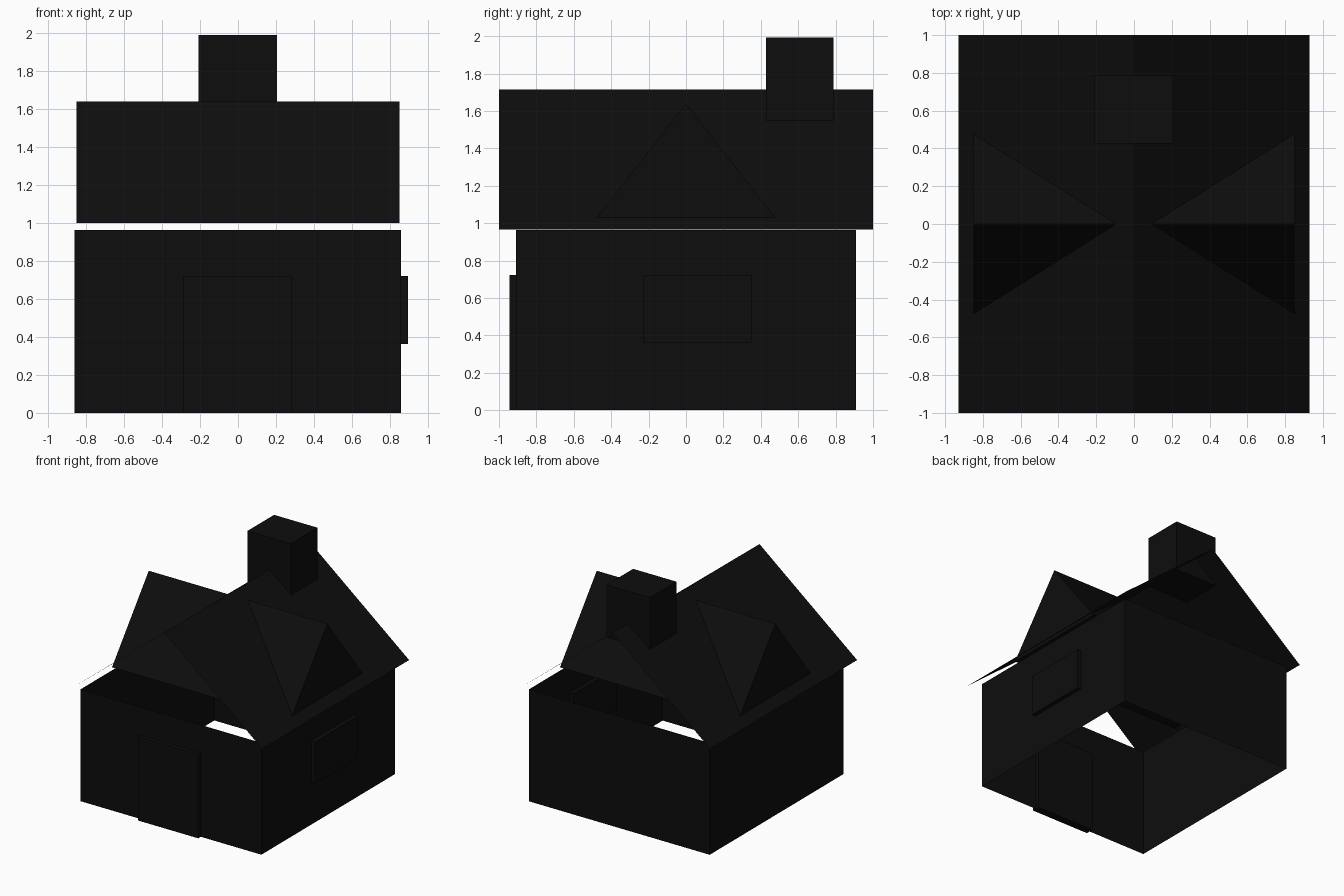
import bpy
import bmesh

cube = bpy.data.objects.get("Cube")
if cube:
    bpy.data.objects.remove(cube, do_unlink=True)

# Single flat colour
charcoal = bpy.data.materials.new("charcoal_black")
charcoal.use_nodes = True
colour = (0.004, 0.004, 0.004, 1)
charcoal.diffuse_color = colour
charcoal.node_tree.nodes["Principled BSDF"].inputs["Base Color"].default_value = colour


def finish(name, bm):
    mesh = bpy.data.meshes.new(name)
    bm.to_mesh(mesh)
    bm.free()
    mesh.materials.append(charcoal)
    obj = bpy.data.objects.new(name, mesh)
    bpy.context.collection.objects.link(obj)
    return obj


def box(name, low, high, open_ends=False):
    bm = bmesh.new()
    bmesh.ops.create_cube(bm, size=1)
    for v in bm.verts:
        v.co = [h if c > 0 else l for c, l, h in zip(v.co, low, high)]
    if open_ends:
        bm.normal_update()
        ends = [f for f in bm.faces if abs(f.normal.z) > 0.5]
        bmesh.ops.delete(bm, geom=ends, context='FACES_ONLY')
    return finish(name, bm)


def extrude_profile(name, points, offset, closed=False):
    """Sweep a profile along an offset; a closed profile gets end caps."""
    bm = bmesh.new()
    near = [bm.verts.new(p) for p in points]
    far = [bm.verts.new([a + b for a, b in zip(p, offset)]) for p in points]
    count = len(points)
    for i in range(count if closed else count - 1):
        j = (i + 1) % count
        bm.faces.new((near[i], near[j], far[j], far[i]))
    if closed:
        bm.faces.new(near)
        bm.faces.new(far[::-1])
    bmesh.ops.recalc_face_normals(bm, faces=bm.faces)
    return finish(name, bm)


# Wall shell, open at top and bottom
box("walls", (-0.863, -0.91, 0), (0.86, 0.91, 0.963), open_ends=True)

# Door and side window, set through the walls
box("door", (-0.29, -0.945, 0), (0.283, -0.875, 0.722))
box("window", (0.825, -0.23, 0.362), (0.895, 0.35, 0.722))

# Main roof: two thin sheets meeting at a front-to-back ridge
roof = extrude_profile("main_roof",
                       [(-0.93, -1, 0.965), (0, -1, 1.715), (0.93, -1, 0.965)],
                       (0, 2, 0))
# Keep the sheet facing upward
if roof.data.polygons[0].normal.z < 0:
    roof.data.flip_normals()

# Cross gable: triangular prism running side to side
extrude_profile("cross_gable",
                [(-0.85, -0.5, 1.0), (-0.85, 0.5, 1.0), (-0.85, 0, 1.64)],
                (1.7, 0, 0), closed=True)

# Chimney
box("chimney", (-0.208, 0.427, 1.54), (0.205, 0.788, 1.992))
